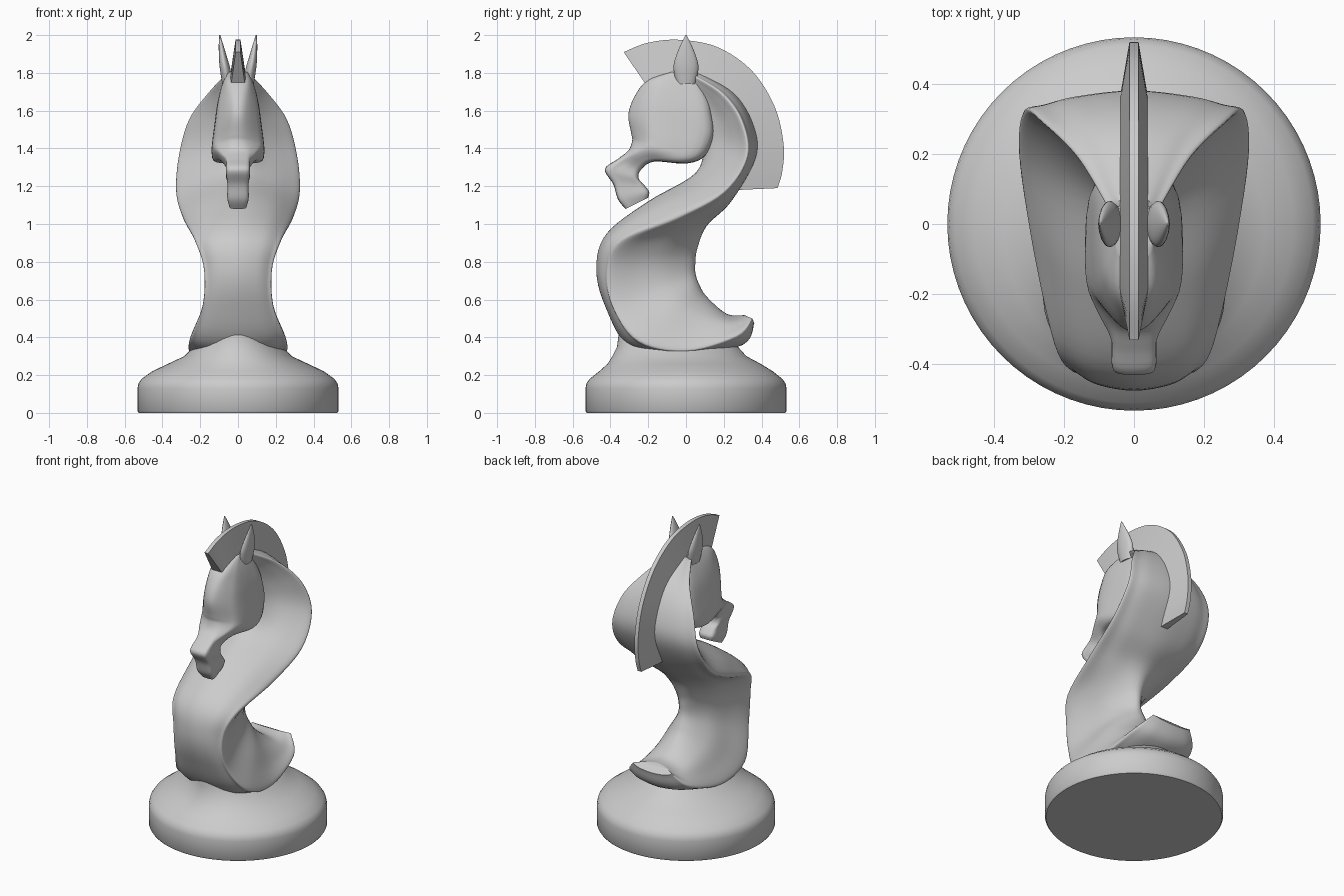
import bpy, bmesh, math
from mathutils import Vector

if "Cube" in bpy.data.objects:
    bpy.data.objects.remove(bpy.data.objects["Cube"])


def catmull(pts, n, closed=False):
    """Smooth curve through the points, n steps per span."""
    pts = [Vector(p) for p in pts]
    m, out = len(pts), []
    pick = (lambda i: pts[i % m]) if closed else (lambda i: pts[max(0, min(m - 1, i))])
    for i in range(m if closed else m - 1):
        a, b, c, d = (pick(i + k) for k in (-1, 0, 1, 2))
        for s in range(n):
            t = s / n
            out.append(0.5 * (2 * b + (c - a) * t + (2 * a - 5 * b + 4 * c - d) * t * t
                              + (3 * b - a - 3 * c + d) * t ** 3))
    if not closed:
        out.append(pts[-1])
    return out


def loft(name, rings, around=0, along=0, angle=50):
    """Skin closed rings into a capped solid, optionally smoothed both ways."""
    if around:
        rings = [catmull(r, around, True) for r in rings]
    if along:
        rings = list(zip(*[catmull(col, along) for col in zip(*rings)]))
    bm = bmesh.new()
    rows = [[bm.verts.new(p) for p in r] for r in rings]
    n = len(rows[0])
    for a, b in zip(rows, rows[1:]):
        for i in range(n):
            bm.faces.new((a[i], a[(i + 1) % n], b[(i + 1) % n], b[i]))
    bm.faces.new(rows[0])
    bm.faces.new(rows[-1])
    bmesh.ops.recalc_face_normals(bm, faces=bm.faces)
    me = bpy.data.meshes.new(name)
    bm.to_mesh(me)
    bm.free()
    ob = bpy.data.objects.new(name, me)
    bpy.context.collection.objects.link(ob)
    bpy.ops.object.select_all(action='DESELECT')
    ob.select_set(True)
    bpy.context.view_layer.objects.active = ob
    bpy.ops.object.shade_smooth_by_angle(angle=math.radians(angle))
    return ob


def ellipse(cx, cy, z, rx, ry, n):
    return [(cx + rx * math.cos(2 * math.pi * i / n), cy + ry * math.sin(2 * math.pi * i / n), z)
            for i in range(n)]


def mirror_ring(half):
    """Half outline from centre to centre, completed on the -x side."""
    return half + [(-x, y, z) for x, y, z in half[-2:0:-1]]


# Round foot that flows into the chest: z, x radius, y radius, y centre
foot = [(0, .525, .525, 0), (.01, .532, .532, 0), (.13, .532, .532, 0), (.155, .527, .527, 0),
        (.18, .51, .51, 0), (.22, .455, .46, 0), (.26, .37, .405, -.01), (.30, .285, .355, -.035),
        (.35, .235, .32, -.045), (.39, .19, .28, -.08), (.43, .14, .19, -.165)]
loft("base", [ellipse(0, cy, z, rx, ry, 72) for z, rx, ry, cy in foot], angle=38)

# S-shaped neck: outer centre (y,z), rim (x,y,z), inner centre (y,z), outer hollow 0..1
neck = [((.362, .475), (.14, .35, .50), (.31, .517), 0),
        ((.30, .36), (.22, .265, .41), (.215, .525), 0),
        ((0, .30), (.255, 0, .335), (.11, .615), 0),
        ((-.29, .34), (.255, -.24, .39), (.07, .68), 0),
        ((-.43, .57), (.187, -.375, .57), (.05, .74), 0),
        ((-.475, .77), (.18, -.40, .76), (.05, .80), 0),
        ((-.42, .95), (.227, -.33, .91), (.06, .87), 0),
        ((-.2, 1.12), (.29, -.05, 1.03), (.11, .99), .1),
        ((.05, 1.27), (.327, .2, 1.17), (.24, 1.12), .4),
        ((.09, 1.42), (.313, .32, 1.36), (.37, 1.35), .8),
        ((.07, 1.52), (.26, .29, 1.55), (.36, 1.52), 1),
        ((.02, 1.61), (.16, .19, 1.69), (.26, 1.69), 1),
        ((-.05, 1.70), (.07, .04, 1.785), (.08, 1.80), 1)]
rings = []
for o, c, i, h in neck:
    O, C, I = Vector((0, *o)), Vector(c), Vector((0, *i))

    def between(a, t, fx):
        p = a.lerp(C, t)
        return (C.x * fx, p.y, p.z)
    rings.append(mirror_ring([tuple(O), between(O, .22 + .28 * h, .57 - .17 * h),
                              between(O, .65 + .15 * h, .89 - .14 * h), tuple(C),
                              between(I, .7, .83), between(I, .3, .55), tuple(I)]))
loft("neck", rings, 5, 6, 60)

# Head: front centre (y,z), back centre (y,z), half width
head = [((-.08, 1.805), (.05, 1.80), .05), ((-.2, 1.765), (.12, 1.66), .088),
        ((-.27, 1.68), (.14, 1.58), .11), ((-.305, 1.58), (.15, 1.47), .125),
        ((-.29, 1.48), (.10, 1.36), .138), ((-.285, 1.44), (0, 1.32), .135),
        ((-.305, 1.39), (-.17, 1.33), .1), ((-.36, 1.345), (-.24, 1.285), .063),
        ((-.43, 1.29), (-.25, 1.24), .064), ((-.385, 1.21), (-.22, 1.205), .055),
        ((-.36, 1.13), (-.195, 1.17), .056), ((-.32, 1.08), (-.2, 1.14), .045)]
rings = []
for f, b, w in head:
    F, B = Vector((0, *f)), Vector((0, *b))
    k = min(1, max(0, (w - .06) / .06))  # narrow nose ridge and wide cheeks, boxier muzzle
    half = [tuple(F)]
    for t, fx in ((.03, .8 - .5 * k), (.15, 1 - .32 * k), (.3, 1 - .06 * k),
                  (.62, 1), (.94, .86)):
        p = F.lerp(B, t)
        half.append((w * fx, p.y, p.z))
    rings.append(mirror_ring(half + [tuple(B)]))
loft("head", rings, 4, 5, 60)

# Crest fin along the back of the neck, thick at the root and thin at the rim
outer = [(-.33, 1.91), (-.2, 1.96), (-.03, 1.975), (.17, 1.935), (.35, 1.81),
         (.47, 1.62), (.517, 1.42), (.51, 1.28), (.485, 1.19)]
inner = [(-.22, 1.75), (-.15, 1.75), (-.02, 1.75), (.1, 1.73), (.22, 1.65),
         (.3, 1.54), (.32, 1.4), (.3, 1.27), (.27, 1.18)]
root = [.035, .045, .047, .047, .047, .047, .047, .04, .025]
loft("crest", [[(.013, *o), (w, *i), (-w, *i), (-.013, *o)]
               for o, i, w in zip(outer, inner, root)], 0, 6, 35)

# Pointed ears: z, x centre, x radius, y radius
for side, name in ((1, "right_ear"), (-1, "left_ear")):
    loft(name, [ellipse(side * cx, 0, z, rx, ry, 8)
                for z, cx, rx, ry in ((1.74, .055, .028, .05), (1.82, .068, .028, .066),
                                      (1.88, .079, .022, .056), (1.95, .09, .012, .028),
                                      (2.0, .097, .003, .003))], 3, 3, 60)
